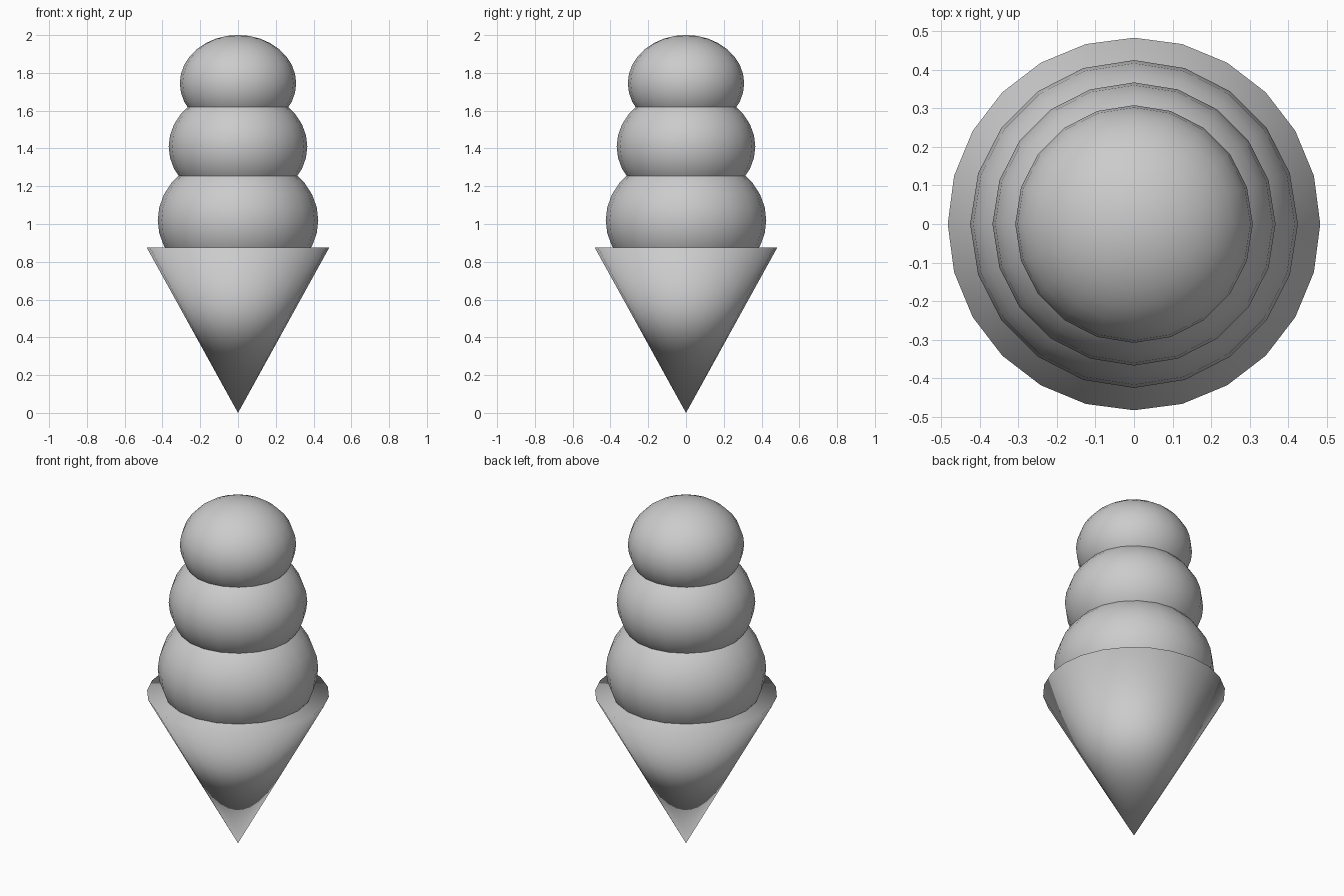
import bpy
import math

cube = bpy.data.objects.get("Cube")
if cube:
    bpy.data.objects.remove(cube, do_unlink=True)

# One plain grey for everything
grey = bpy.data.materials.new("plain grey")
grey.use_nodes = True
colour = (0.6, 0.6, 0.6, 1)
grey.diffuse_color = colour
grey.node_tree.nodes["Principled BSDF"].inputs["Base Color"].default_value = colour


def finish(name):
    part = bpy.context.object
    part.name = name
    part.data.materials.append(grey)
    bpy.ops.object.transform_apply(location=False, rotation=True, scale=True)
    bpy.ops.object.shade_smooth()


# Closed wafer cone, point down, shaded smooth across its rim
CONE_HEIGHT = 0.875
bpy.ops.mesh.primitive_cone_add(vertices=24, radius1=0.483, radius2=0, depth=CONE_HEIGHT,
                                location=(0, 0, CONE_HEIGHT / 2), rotation=(math.pi, 0, 0))
finish("wafer_cone")

# Three flattened scoops, each smaller than the one below
FLATTEN = 0.83
for name, radius, height in (("bottom_scoop", 0.425, 1.02),
                             ("middle_scoop", 0.367, 1.41),
                             ("top_scoop", 0.308, 1.745)):
    bpy.ops.mesh.primitive_uv_sphere_add(segments=20, ring_count=16, radius=radius,
                                         location=(0, 0, height))
    bpy.context.object.scale.z = FLATTEN
    finish(name)
